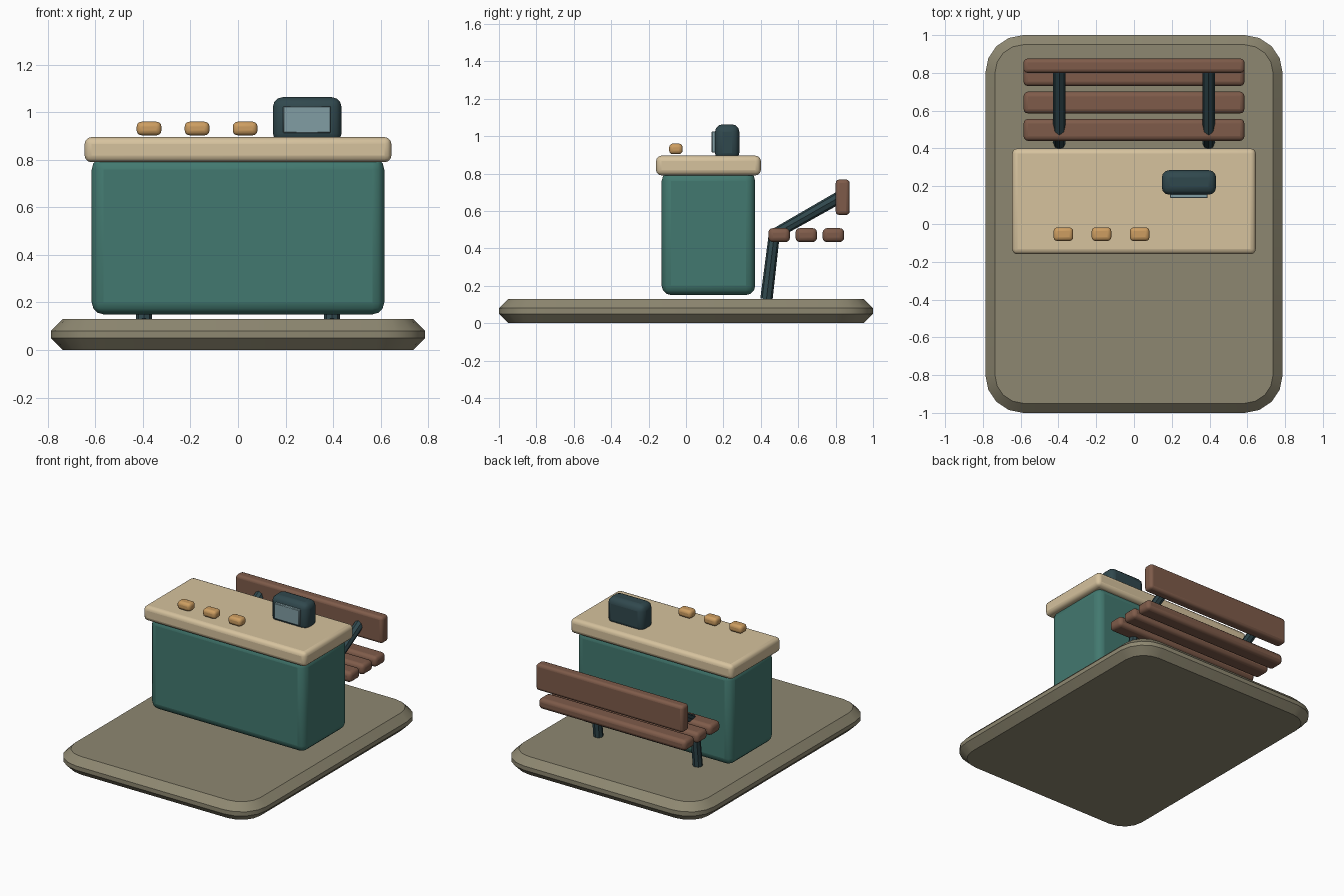
import bpy
import bmesh
from mathutils import Vector

cube = bpy.data.objects.get("Cube")
if cube:
    bpy.data.objects.remove(cube, do_unlink=True)


def material(name, color):
    mat = bpy.data.materials.new(name)
    mat.use_nodes = True
    rgba = (*color, 1)
    mat.diffuse_color = rgba
    bsdf = next(n for n in mat.node_tree.nodes if n.type == "BSDF_PRINCIPLED")
    bsdf.inputs["Base Color"].default_value = rgba
    return mat


stone = material("warm grey stone", (0.27, 0.245, 0.165))
teal = material("teal paint", (0.055, 0.19, 0.16))
cream = material("cream counter", (0.67, 0.54, 0.34))
wood = material("brown wood", (0.21, 0.105, 0.068))
dark = material("dark slate metal", (0.03, 0.065, 0.075))
glass = material("pale blue screen", (0.22, 0.34, 0.37))
amber = material("amber", (0.61, 0.34, 0.12))


def smooth(obj, angle=0.7):
    bpy.ops.object.select_all(action="DESELECT")
    obj.select_set(True)
    bpy.context.view_layer.objects.active = obj
    bpy.ops.object.shade_smooth_by_angle(angle=angle)


def box(name, xs, ys, zs, mat, bevel, segments=3, corner=0):
    """Rounded box between limits; corner rounds the upright edges first."""
    bm = bmesh.new()
    bmesh.ops.create_cube(bm, size=1)
    limits = (xs, ys, zs)
    for v in bm.verts:
        v.co = Vector([sum(l) / 2 + c * (l[1] - l[0]) for c, l in zip(v.co, limits)])
    if corner:
        upright = [e for e in bm.edges
                   if abs(e.verts[0].co.z - e.verts[1].co.z) > 0.01]
        bmesh.ops.bevel(bm, geom=upright, offset=corner, segments=4,
                        profile=0.5, affect="EDGES")
    mesh = bpy.data.meshes.new(name)
    bm.to_mesh(mesh)
    bm.free()
    mesh.materials.append(mat)
    obj = bpy.data.objects.new(name, mesh)
    bpy.context.collection.objects.link(obj)
    mod = obj.modifiers.new("rounded edges", "BEVEL")
    mod.width = bevel
    mod.segments = segments
    mod.limit_method = "ANGLE"
    mod.angle_limit = 0.8
    smooth(obj)
    return obj


def tube(name, points, radius, mat):
    curve = bpy.data.curves.new(name, "CURVE")
    curve.dimensions = "3D"
    curve.bevel_depth = radius
    curve.bevel_resolution = 2
    curve.use_fill_caps = True
    spline = curve.splines.new("POLY")
    spline.points.add(len(points) - 1)
    for p, co in zip(spline.points, points):
        p.co = (*co, 1)
    curve.materials.append(mat)
    obj = bpy.data.objects.new(name, curve)
    bpy.context.collection.objects.link(obj)
    bpy.ops.object.select_all(action="DESELECT")
    obj.select_set(True)
    bpy.context.view_layer.objects.active = obj
    bpy.ops.object.convert(target="MESH")
    smooth(bpy.context.view_layer.objects.active)


# Ground slab with rounded corners and chamfered rim
box("ground_slab", (-0.787, 0.787), (-1, 1), (0, 0.13), stone, 0.05, 1, corner=0.2)

# Counter body and worktop
box("counter_body", (-0.615, 0.615), (-0.13, 0.37), (0.15, 0.81), teal, 0.05)
box("counter_top", (-0.645, 0.645), (-0.16, 0.40), (0.79, 0.895), cream, 0.028)

# Small items along the front of the worktop
for i, x in enumerate((-0.374, -0.172, 0.03)):
    box(f"counter_item_{i + 1}", (x - 0.052, x + 0.052), (-0.09, -0.018),
        (0.903, 0.96), amber, 0.02)

# Till with its screen
box("till_body", (0.147, 0.435), (0.155, 0.285), (0.87, 1.063), dark, 0.04)
box("till_screen", (0.19, 0.39), (0.137, 0.17), (0.912, 1.025), glass, 0.004, 1)

# Bench slats and backrest
for i in range(3):
    y = 0.44 + 0.145 * i
    box(f"bench_seat_slat_{i + 1}", (-0.585, 0.585), (y, y + 0.116),
        (0.433, 0.508), wood, 0.025)
box("bench_backrest", (-0.585, 0.585), (0.80, 0.875), (0.578, 0.768), wood, 0.02)

# Bench supports: a leg and a back strut on each side
for side, x in (("left", 0.395), ("right", -0.395)):
    tube(f"bench_support_{side}",
         [(x, 0.43, 0.128), (x, 0.472, 0.475), (x, 0.845, 0.687)], 0.033, dark)
